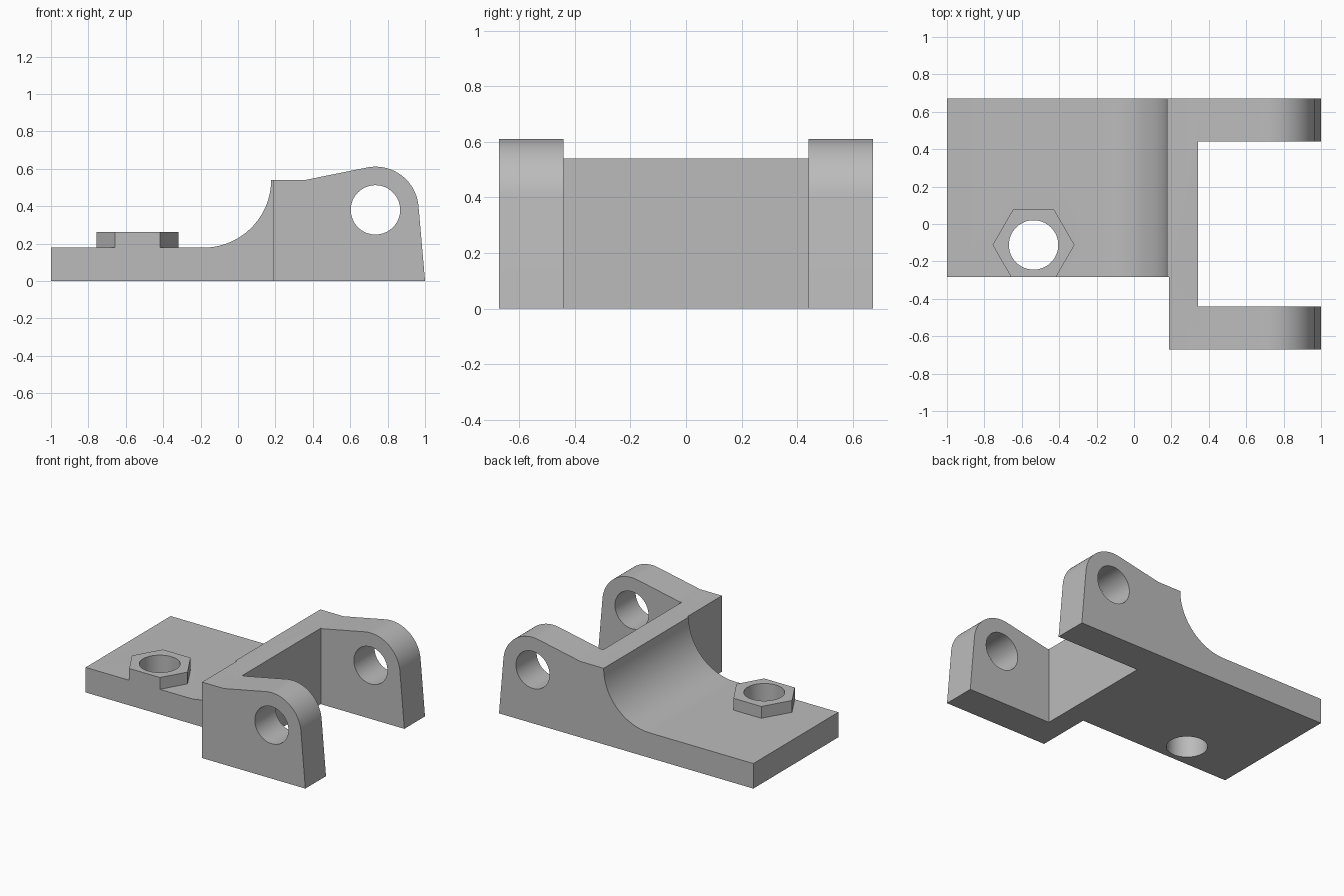
import bpy, bmesh
from math import sin, cos, radians
from mathutils import Vector

cube = bpy.data.objects.get("Cube")
if cube:
    bpy.data.objects.remove(cube, do_unlink=True)

BACK, FRONT, PLATE_FRONT = 0.672, -0.672, -0.283
PLATE_TOP, WEB_TOP = 0.178, 0.54
PIN_X, PIN_Z = 0.735, 0.38
BOLT_X, BOLT_Y = -0.537, -0.112
BORE = 0.132

grey = bpy.data.materials.new("plain_grey")
grey.use_nodes = True
colour = (0.5, 0.5, 0.5, 1)
grey.diffuse_color = colour
grey.node_tree.nodes["Principled BSDF"].inputs["Base Color"].default_value = colour


def arc(cx, cz, r, start, end, steps):
    angles = [radians(start + (end - start) * i / steps) for i in range(steps + 1)]
    return [(cx + r * cos(a), cz + r * sin(a)) for a in angles]


def prism(name, outline, low, high, axis):
    """Extrude a closed outline along y (outline in x, z) or z (outline in x, y)."""
    bm = bmesh.new()
    place = (lambda u, v: (u, low, v)) if axis == "y" else (lambda u, v: (u, v, low))
    face = bm.faces.new([bm.verts.new(place(u, v)) for u, v in outline])
    grown = bmesh.ops.extrude_face_region(bm, geom=[face])["geom"]
    step = Vector((0, high - low, 0) if axis == "y" else (0, 0, high - low))
    bmesh.ops.translate(bm, vec=step, verts=[g for g in grown if isinstance(g, bmesh.types.BMVert)])
    bmesh.ops.recalc_face_normals(bm, faces=bm.faces)
    mesh = bpy.data.meshes.new(name)
    bm.to_mesh(mesh)
    bm.free()
    mesh.materials.append(grey)
    obj = bpy.data.objects.new(name, mesh)
    bpy.context.collection.objects.link(obj)
    return obj


def combine(target, other, operation):
    """Apply a boolean and remove the helper."""
    mod = target.modifiers.new(operation, "BOOLEAN")
    mod.operation, mod.object, mod.solver = operation, other, "EXACT"
    bpy.context.view_layer.objects.active = target
    bpy.ops.object.modifier_apply(modifier=mod.name)
    bpy.data.objects.remove(other, do_unlink=True)


# Side profile shared by both arms: foot, rounded ear, sloped shoulder
ear = [(1, 0)] + arc(PIN_X, PIN_Z, 0.231, 5, 101, 32) + [(0.36, WEB_TOP)]

# Plate with concave fillet rising into the web and rear arm
fillet = arc(-0.185, WEB_TOP, WEB_TOP - PLATE_TOP, 0, -90, 32)
fillet[0] = (fillet[0][0], WEB_TOP)
bracket = prism("hinge_bracket", ear + fillet + [(-1, PLATE_TOP), (-1, 0)],
                PLATE_FRONT, BACK, "y")

# Front arm
front_arm = prism("front_arm", ear + [(0.188, WEB_TOP), (0.188, 0)], FRONT, PLATE_FRONT, "y")
combine(bracket, front_arm, "UNION")

# Hexagonal boss, trimmed flush with the plate's front edge
hexagon = arc(BOLT_X, BOLT_Y, 0.219, 0, 300, 5)
boss = prism("hex_boss", hexagon, PLATE_TOP - 0.08, 0.262, "z")
trim = prism("trim_block", [(-1, -1), (0, -1), (0, PLATE_FRONT), (-1, PLATE_FRONT)], -1, 1, "z")
combine(boss, trim, "DIFFERENCE")
combine(bracket, boss, "UNION")

# Slot between the arms
slot = prism("slot_cutter", [(0.343, -0.44), (1.2, -0.44), (1.2, 0.44), (0.343, 0.44)], -1, 1, "z")
combine(bracket, slot, "DIFFERENCE")

# Pin bore through both arms and bolt hole through the boss
for cx, cy, axis in ((PIN_X, PIN_Z, "y"), (BOLT_X, BOLT_Y, "z")):
    hole = prism("hole_cutter", arc(cx, cy, BORE, 0, 360, 64)[:-1], -1, 1, axis)
    combine(bracket, hole, "DIFFERENCE")

# Smooth the curved faces, keep the edges crisp
bpy.ops.object.select_all(action="DESELECT")
bracket.select_set(True)
bpy.context.view_layer.objects.active = bracket
bpy.ops.object.shade_smooth_by_angle(angle=radians(20))
